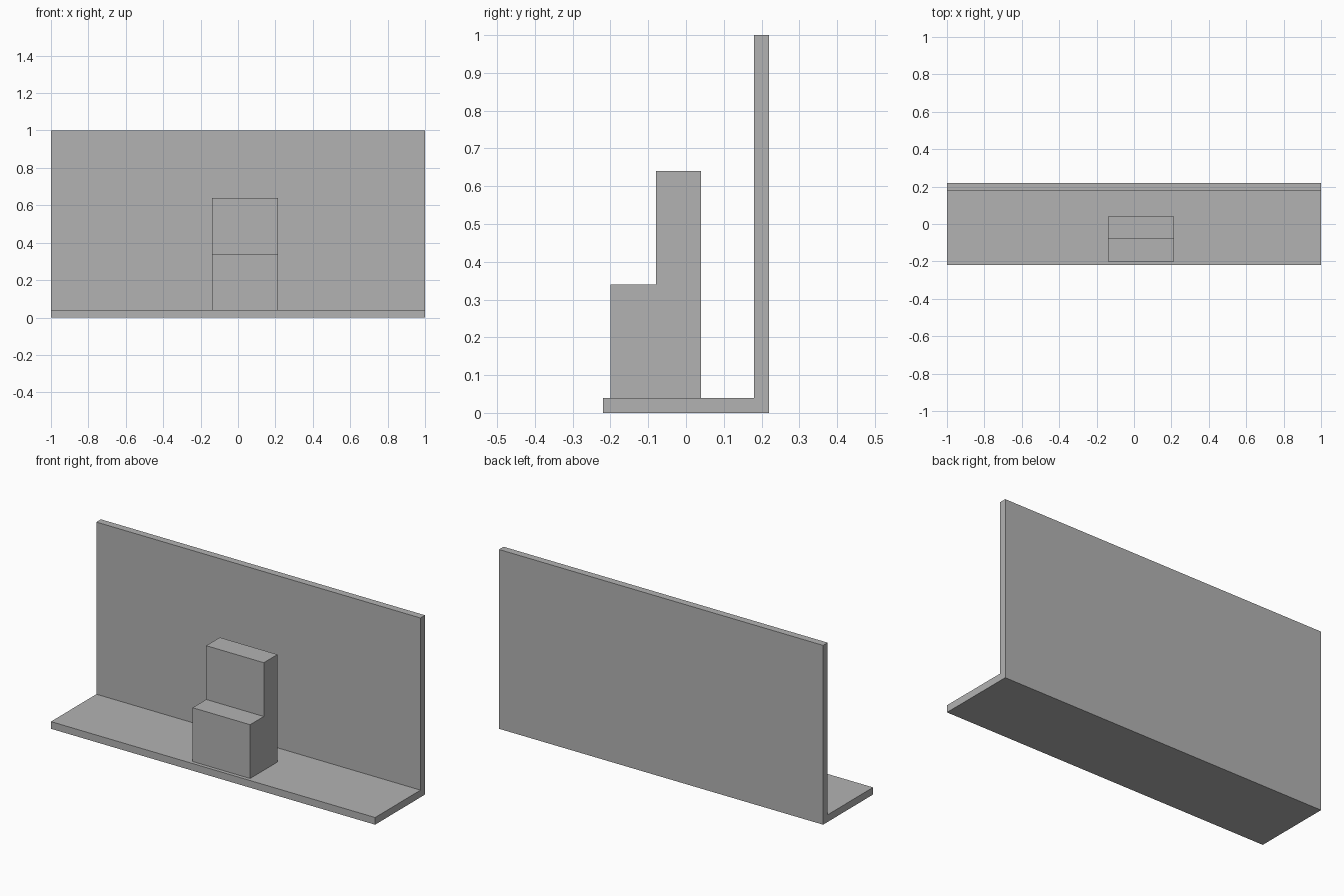
import bpy
import bmesh

default = bpy.data.objects.get("Cube")
if default:
    bpy.data.objects.remove(default, do_unlink=True)

# One plain grey for everything
grey = bpy.data.materials.new("plain grey")
grey.use_nodes = True
colour = (0.45, 0.45, 0.45, 1)
grey.diffuse_color = colour
grey.node_tree.nodes["Principled BSDF"].inputs["Base Color"].default_value = colour


def extrude_profile(name, profile, x_min, x_max):
    """Extrude a (y, z) outline along x into a solid."""
    bm = bmesh.new()
    face = bm.faces.new([bm.verts.new((x_min, y, z)) for y, z in profile])
    result = bmesh.ops.extrude_face_region(bm, geom=[face])
    verts = [v for v in result["geom"] if isinstance(v, bmesh.types.BMVert)]
    bmesh.ops.translate(bm, vec=(x_max - x_min, 0, 0), verts=verts)
    bmesh.ops.recalc_face_normals(bm, faces=bm.faces)
    mesh = bpy.data.meshes.new(name)
    bm.to_mesh(mesh)
    bm.free()
    mesh.materials.append(grey)
    obj = bpy.data.objects.new(name, mesh)
    bpy.context.collection.objects.link(obj)
    return obj


# L-shaped floor and back wall
extrude_profile("floor_and_back_wall",
                [(-0.22, 0), (0.22, 0), (0.22, 1), (0.18, 1),
                 (0.18, 0.04), (-0.22, 0.04)], -1, 1)

# Stepped block standing on the floor
extrude_profile("stepped_block",
                [(-0.2, 0.04), (0.04, 0.04), (0.04, 0.64), (-0.08, 0.64),
                 (-0.08, 0.34), (-0.2, 0.34)], -0.14, 0.215)
